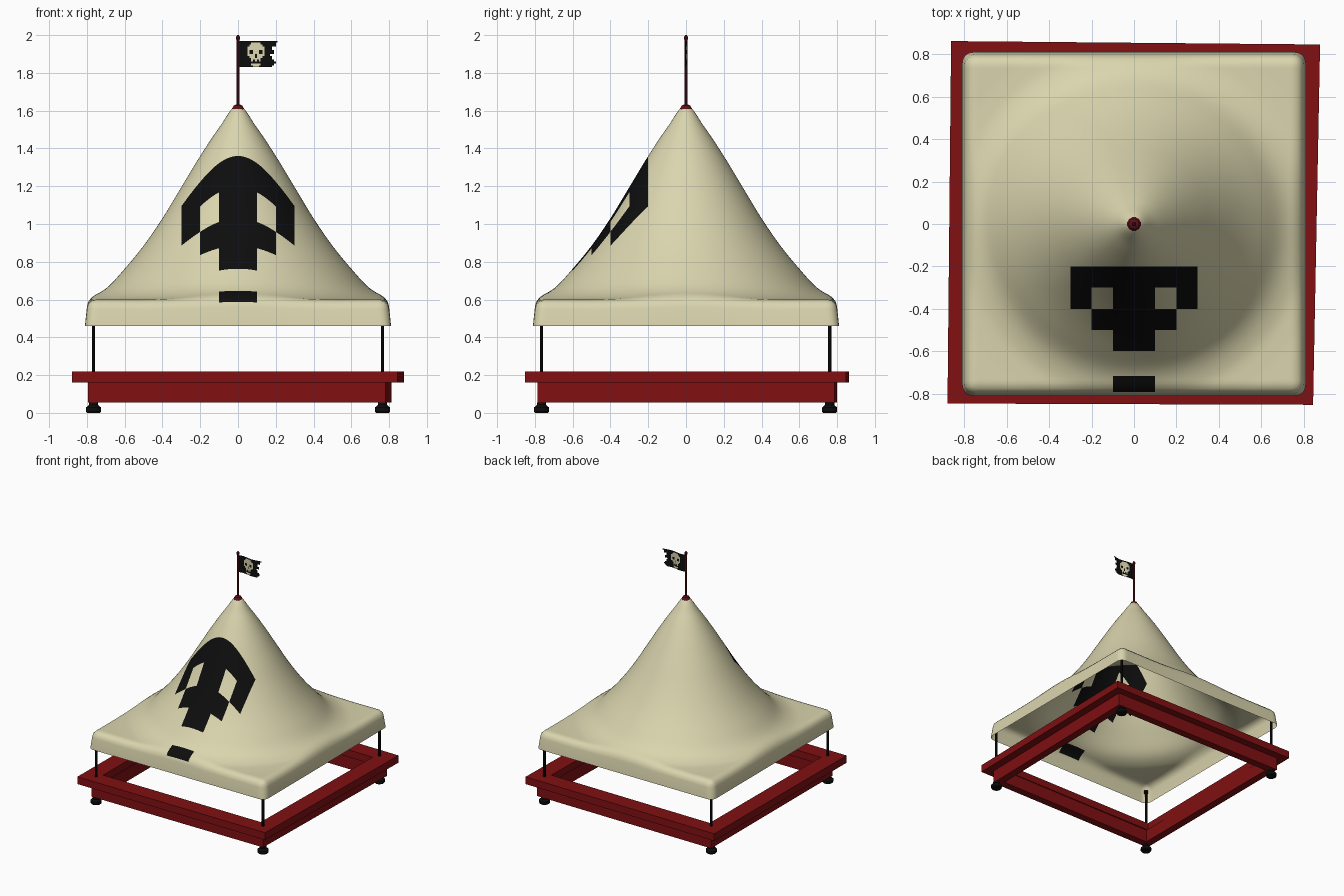
import bpy, bmesh, math
from mathutils import Vector

old = bpy.data.objects.get("Cube")
if old:
    bpy.data.objects.remove(old)


def material(name, rgb):
    m = bpy.data.materials.new(name)
    m.use_nodes = True
    m.diffuse_color = (*rgb, 1)
    m.node_tree.nodes["Principled BSDF"].inputs["Base Color"].default_value = (*rgb, 1)
    return m


CREAM = material("cream canvas", (0.70, 0.66, 0.42))
BLACK = material("black", (0.004, 0.004, 0.004))
RED = material("red paint", (0.22, 0.005, 0.006))
DARK_RED = material("dark red paint", (0.11, 0.005, 0.008))


def finish(bm, name, mats, smooth=False, solid=True):
    if solid:
        bmesh.ops.recalc_face_normals(bm, faces=bm.faces[:])
    for f in bm.faces:
        f.smooth = smooth
    me = bpy.data.meshes.new(name)
    bm.to_mesh(me)
    bm.free()
    for m in mats:
        me.materials.append(m)
    ob = bpy.data.objects.new(name, me)
    bpy.context.collection.objects.link(ob)
    return ob


def lathe(name, profile, x, y, mat, sides=12):
    """Solid of revolution from (radius, z) points, capped at both ends."""
    bm = bmesh.new()
    rings = []
    for r, z in profile:
        angles = [2 * math.pi * (i + 0.5) / sides for i in range(sides)]
        rings.append([bm.verts.new((x + r * math.cos(a), y + r * math.sin(a), z)) for a in angles])
    for low, high in zip(rings, rings[1:]):
        for i in range(sides):
            j = (i + 1) % sides
            bm.faces.new((low[i], low[j], high[j], high[i]))
    bm.faces.new(rings[0][::-1])
    bm.faces.new(rings[-1])
    return finish(bm, name, [mat])


def frame(name, corners, inner, z0, z1, mat):
    """Four-sided frame; the opening is the outline scaled by inner."""
    bm = bmesh.new()
    loops = [[bm.verts.new((x * s, y * s, z)) for x, y in corners]
             for s, z in ((1, z0), (1, z1), (inner, z1), (inner, z0))]
    for k in range(4):
        a, b = loops[k], loops[(k + 1) % 4]
        for i in range(4):
            j = (i + 1) % 4
            bm.faces.new((a[i], a[j], b[j], b[i]))
    return finish(bm, name, [mat])


# Canopy: a round peak blending into a square sheet with a rolled edge
HEIGHTS = [1.63, 1.51, 1.36, 1.195, 1.03, 0.885, 0.763, 0.658, 0.61, 0.6, 0.6, 0.6, 0.6, 0.6]
HALF, ROLL = 0.8, 0.05


def peak(r):
    i = int(r * 10)
    t = r * 10 - i
    p0, p1, p2, p3 = HEIGHTS[abs(i - 1)], HEIGHTS[i], HEIGHTS[i + 1], HEIGHTS[i + 2]
    return p1 + 0.5 * t * (p2 - p0 + t * (2 * p0 - 5 * p1 + 4 * p2 - p3
                                          + t * (3 * (p1 - p2) + p3 - p0)))


def painted(x, y):
    """Blocky skull emblem on the front slope."""
    x, d = abs(x), -y
    if 0.2 < d < 0.3:
        return x < 0.3
    if 0.3 < d < 0.4:
        return x < 0.1 or 0.2 < x < 0.3
    if 0.4 < d < 0.5:
        return x < 0.2
    return x < 0.1 and (0.5 < d < 0.6 or 0.71 < d < 0.79)


bm = bmesh.new()
bmesh.ops.create_grid(bm, x_segments=96, y_segments=96, size=HALF)
for f in bm.faces:
    c = f.calc_center_median()
    f.material_index = int(painted(c.x, c.y))
flat = HALF - ROLL
for v in bm.verts:
    core = Vector((max(-flat, min(flat, v.co.x)), max(-flat, min(flat, v.co.y))))
    out = v.co.xy - core
    reach = max(abs(out.x), abs(out.y))
    drop = 0
    if reach > 1e-6:
        turn = reach / ROLL * math.pi / 2
        v.co.xy = core + out.normalized() * ROLL * math.sin(turn)
        drop = ROLL * (1 - math.cos(turn))
    v.co.z = peak(v.co.xy.length) - drop
rim = [e for e in bm.edges if e.is_boundary]
skirt = bmesh.ops.extrude_edge_only(bm, edges=rim)["geom"]
for v in skirt:
    if isinstance(v, bmesh.types.BMVert):
        v.co.x *= 1.013
        v.co.y *= 1.013
        v.co.z = 0.46
for f in skirt:
    if isinstance(f, bmesh.types.BMFace):
        f.material_index = 0
bmesh.ops.recalc_face_normals(bm, faces=bm.faces[:])
finish(bm, "canopy", [CREAM, BLACK], smooth=True, solid=False)

# Base: a slightly crooked top board over a narrower beam
frame("base_board", [(-0.88, -0.847), (0.845, -0.853), (0.878, 0.847), (-0.863, 0.863)],
      0.84, 0.16, 0.22, RED)
frame("base_beam", [(-0.795, -0.785), (0.78, -0.785), (0.813, 0.787), (-0.79, 0.8)],
      0.92, 0.055, 0.16, RED)

# Corner posts and feet
for side, x in (("right", -0.765), ("left", 0.765)):
    for end, y in (("front", -0.765), ("back", 0.76)):
        lathe(f"post_{end}_{side}", [(0.01, 0.05), (0.01, 0.52), (0.018, 0.525), (0.018, 0.545)],
              x, y, BLACK, 8)
        lathe(f"foot_{end}_{side}", [(0.036, 0), (0.042, 0.008), (0.042, 0.028),
                                     (0.026, 0.042), (0.026, 0.056)], x, y, BLACK)

# Flagpole
lathe("pole_cap", [(0.033, 1.595), (0.033, 1.61), (0.024, 1.627), (0.01, 1.633)], 0, 0, DARK_RED)
lathe("flagpole", [(0.008, 1.6), (0.008, 1.975), (0.011, 1.978), (0.011, 1.99), (0.004, 2.0)],
      0, 0, DARK_RED, 8)

# Flag: square patches with a ragged fly edge and a pale skull
SKULL = ["..#####..",
         ".#######.",
         "#########",
         "#########",
         "#..###..#",
         "#..###..#",
         "####.####",
         ".###.###.",
         "..#####..",
         "..#.#.#..",
         ".........",
         "..#####..",
         "...###..."]
LENGTHS = [21, 20, 20, 18, 18, 19, 19, 17, 18, 18, 19, 20, 19, 18]
CELL = 0.01
bm = bmesh.new()
for row, length in enumerate(LENGTHS):
    for col in range(length):
        pts = [(col, row), (col, row + 1), (col + 1, row + 1), (col + 1, row)]
        f = bm.faces.new([bm.verts.new((c * CELL, 0.006 * math.sin(c * 0.35), 1.97 - r * CELL))
                          for c, r in pts])
        i, j = row - 1, col - 5
        pale = 0 <= i < len(SKULL) and 0 <= j < 9 and SKULL[i][j] == "#"
        f.material_index = int(pale)
bmesh.ops.remove_doubles(bm, verts=bm.verts[:], dist=0.0005)
finish(bm, "flag", [BLACK, CREAM])
